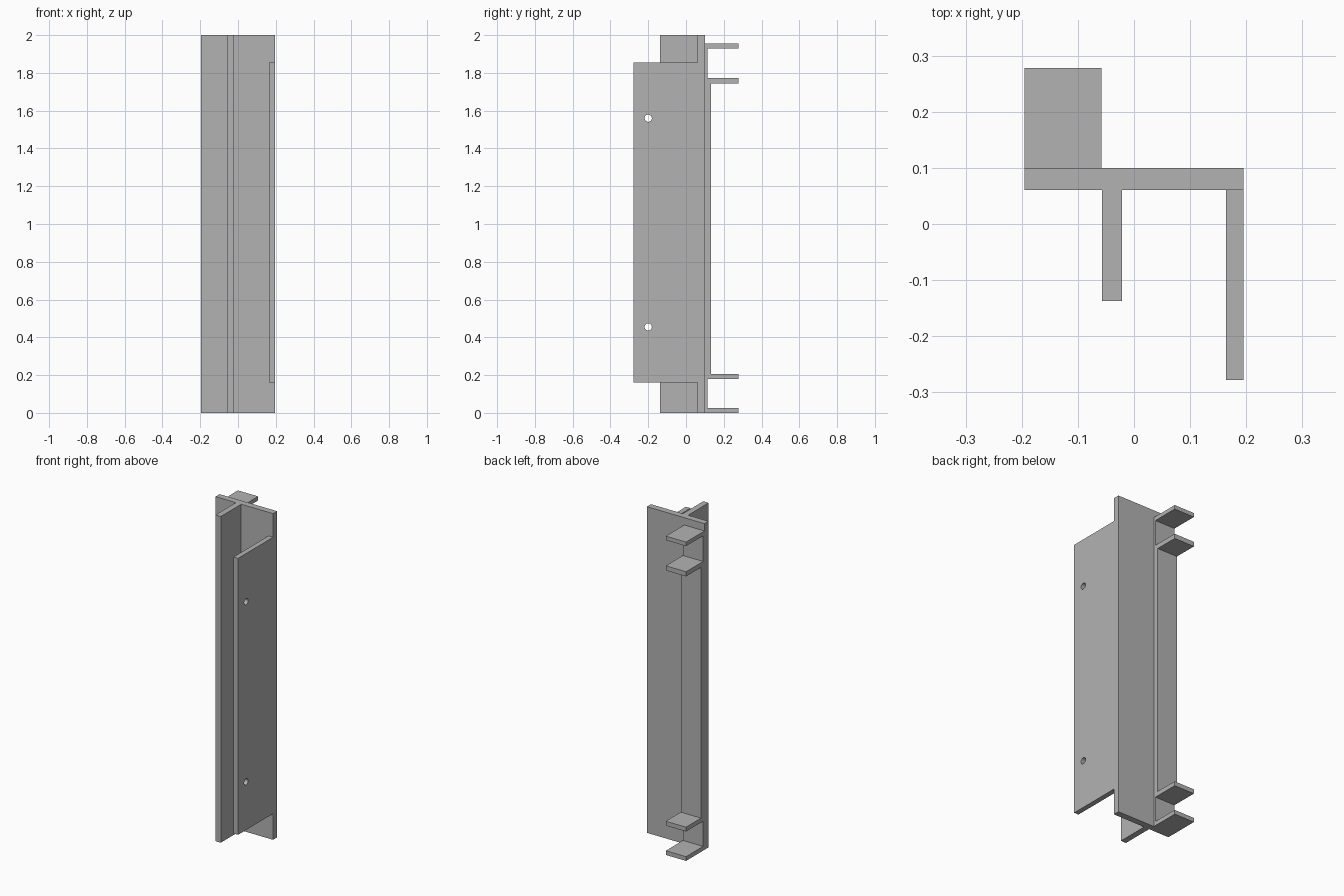
import bpy
import bmesh
from mathutils import Vector

cube = bpy.data.objects.get("Cube")
if cube:
    bpy.data.objects.remove(cube, do_unlink=True)

grey = bpy.data.materials.new("plain grey")
grey.use_nodes = True
grey.diffuse_color = (0.45, 0.45, 0.45, 1)
grey.node_tree.nodes["Principled BSDF"].inputs["Base Color"].default_value = grey.diffuse_color


def extrude_x(name, profile, x0, x1):
    """Extrude a closed (y, z) profile along x."""
    bm = bmesh.new()
    face = bm.faces.new([bm.verts.new((x0, y, z)) for y, z in profile])
    ext = bmesh.ops.extrude_face_region(bm, geom=[face])
    moved = [v for v in ext["geom"] if isinstance(v, bmesh.types.BMVert)]
    bmesh.ops.translate(bm, verts=moved, vec=Vector((x1 - x0, 0, 0)))
    bmesh.ops.recalc_face_normals(bm, faces=bm.faces)
    mesh = bpy.data.meshes.new(name)
    bm.to_mesh(mesh)
    bm.free()
    mesh.materials.append(grey)
    obj = bpy.data.objects.new(name, mesh)
    bpy.context.collection.objects.link(obj)
    return obj


def slab(name, x, y, z):
    profile = [(y[0], z[0]), (y[1], z[0]), (y[1], z[1]), (y[0], z[1])]
    return extrude_x(name, profile, *x)


EDGE = 0.195
FRONT, BACK = 0.061, 0.10

# Full-height plate and the rib standing on its front
slab("back_plate", (-EDGE, EDGE), (FRONT, BACK), (0, 2))
slab("front_rib", (-0.057, -0.021), (-0.137, FRONT), (0, 2))

# Shorter side flange with two drilled holes
flange = slab("side_flange", (0.164, EDGE), (-0.278, FRONT), (0.16, 1.855))
for z in (0.455, 1.56):
    bpy.ops.mesh.primitive_cylinder_add(vertices=32, radius=0.019, depth=0.2,
                                        location=(0.18, -0.2, z),
                                        rotation=(0, 1.5707963, 0))
    cutter = bpy.context.object
    cutter.name = "hole_cutter"
    cutter.hide_render = True
    cutter.data.materials.append(grey)
    mod = flange.modifiers.new("hole", "BOOLEAN")
    mod.operation = "DIFFERENCE"
    mod.solver = "EXACT"
    mod.object = cutter
    bpy.context.view_layer.objects.active = flange
    bpy.ops.object.modifier_apply(modifier=mod.name)
    bpy.data.objects.remove(cutter, do_unlink=True)

# Rear rail: thick middle, thin end webs and paired tabs at each end
TAB, WEB, RAIL = 0.278, 0.113, 0.133
rail_profile = [
    (BACK, 0), (TAB, 0), (TAB, 0.026), (WEB, 0.026),
    (WEB, 0.18), (TAB, 0.18), (TAB, 0.207), (RAIL, 0.207),
    (RAIL, 1.744), (TAB, 1.744), (TAB, 1.773), (WEB, 1.773),
    (WEB, 1.93), (TAB, 1.93), (TAB, 1.955), (BACK, 1.955),
]
extrude_x("rear_rail_with_tabs", rail_profile, -EDGE, -0.058)
